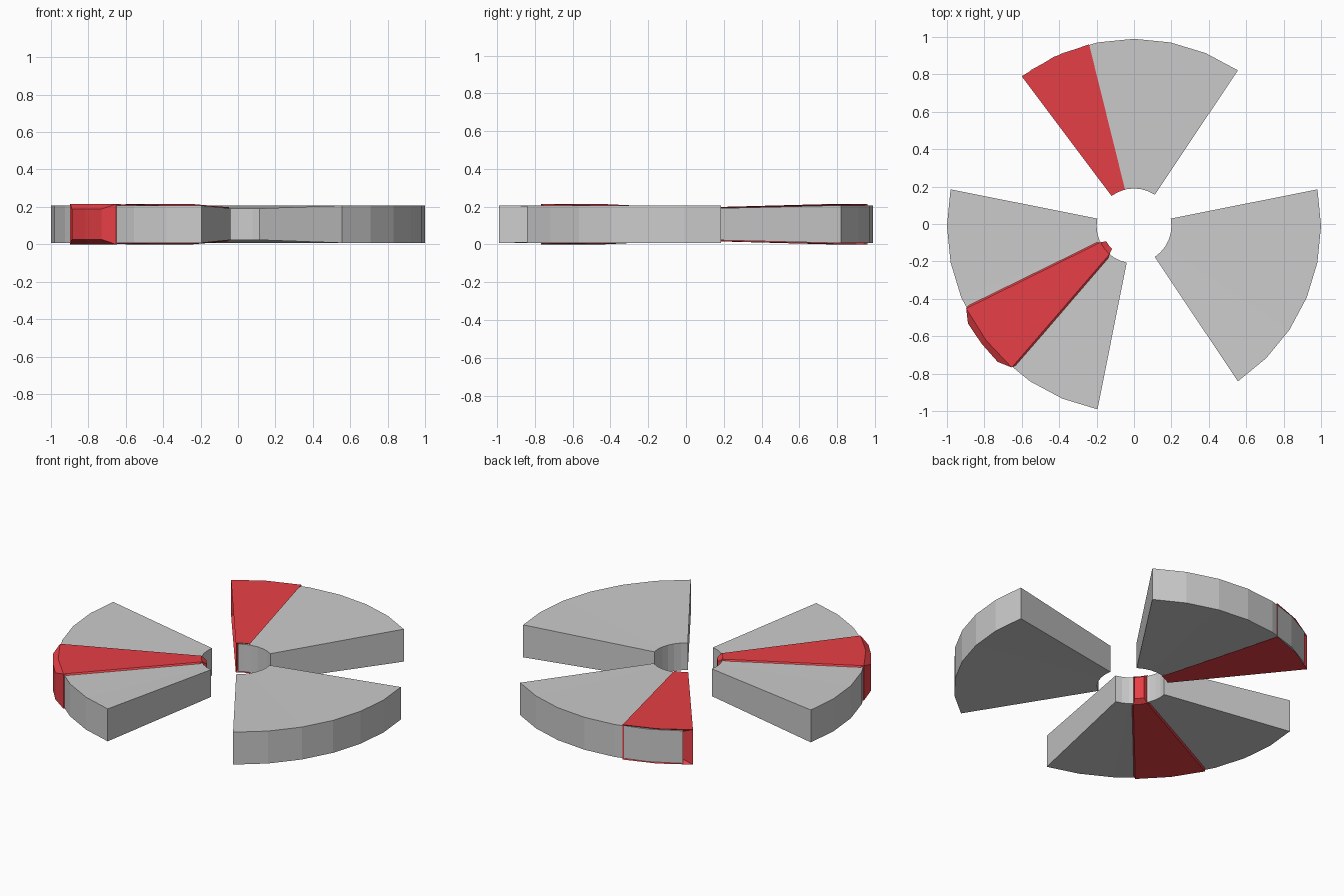
import bpy, bmesh
from math import radians, sin, cos
from mathutils import Vector

if "Cube" in bpy.data.objects:
    bpy.data.objects.remove(bpy.data.objects["Cube"])

R_IN, R_OUT = 0.2, 1.0
MID_Z, SHIFT_Y = 0.1075, -0.01


def wedge(name, start, end, segs, half_in, half_out, raised=0.0, mat=None):
    """Ring sector, thicker at the rim; 'raised' pushes chamfered panels out of its walls."""
    bm = bmesh.new()
    # Straight block in (angle, radius, +-1) space
    rows = []
    for i in range(segs + 1):
        a = radians(start + (end - start) * i / segs)
        rows.append([bm.verts.new((a, r, z)) for r, z in
                     ((R_IN, -1), (R_OUT, -1), (R_OUT, 1), (R_IN, 1))])
    walls = [[], [], [], []]            # bottom, outer, top, inner
    for p, q in zip(rows, rows[1:]):
        for k in range(4):
            n = (k + 1) % 4
            walls[k].append(bm.faces.new((p[k], p[n], q[n], q[k])))
    ends = [[bm.faces.new(rows[0])], [bm.faces.new(rows[-1])]]
    bmesh.ops.recalc_face_normals(bm, faces=bm.faces)

    # Inset panels on the outer, inner and two end walls
    panels = []
    if raised:
        centre = Vector((radians((start + end) / 2), (R_IN + R_OUT) / 2, 0))
        jobs = [(walls[1], (0.65, 1, 0.76)), (walls[3], (0.65, 1, 0.76)),
                (ends[0], (1, 0.82, 0.76)), (ends[1], (1, 0.82, 0.76))]
        for faces, scale in jobs:
            bmesh.ops.inset_region(bm, faces=faces, thickness=0.001)
            for v in {v for f in faces for v in f.verts}:
                v.co = centre + Vector([d * s for d, s in zip(v.co - centre, scale)])
            panels.append(faces)

    # Bend the block round the hub
    for v in bm.verts:
        a, r, z = v.co
        half = half_in + (half_out - half_in) * (r - R_IN) / (R_OUT - R_IN)
        v.co = (r * cos(a), r * sin(a) + SHIFT_Y, MID_Z + z * half)
    bmesh.ops.recalc_face_normals(bm, faces=bm.faces)
    bm.normal_update()
    for faces in panels:
        push = sum((f.normal for f in faces), Vector()).normalized() * raised
        for v in {v for f in faces for v in f.verts}:
            v.co += push
    bmesh.ops.recalc_face_normals(bm, faces=bm.faces)

    mesh = bpy.data.meshes.new(name)
    bm.to_mesh(mesh)
    bm.free()
    obj = bpy.data.objects.new(name, mesh)
    bpy.context.collection.objects.link(obj)
    if mat:
        mesh.materials.append(mat)
    return obj


red = bpy.data.materials.new("red")
red.diffuse_color = (0.8, 0.05, 0.06, 1)
red.use_nodes = True
red.node_tree.nodes["Principled BSDF"].inputs["Base Color"].default_value = red.diffuse_color

# Grey sectors of the disc
for name, start, end, segs in (("right_sector", -56.25, 11.25, 6),
                               ("back_sector", 56.25, 123.75, 6),
                               ("left_sector", 168.75, 258.75, 8)):
    wedge(name, start, end, segs, 0.084, 0.1)

# Red wedges set into two of the sectors
for name, mid in (("back_red_wedge", 115.4), ("left_red_wedge", 217.7)):
    wedge(name, mid - 11.5, mid + 11.5, 2, 0.0905, 0.1075, 0.03, red)
